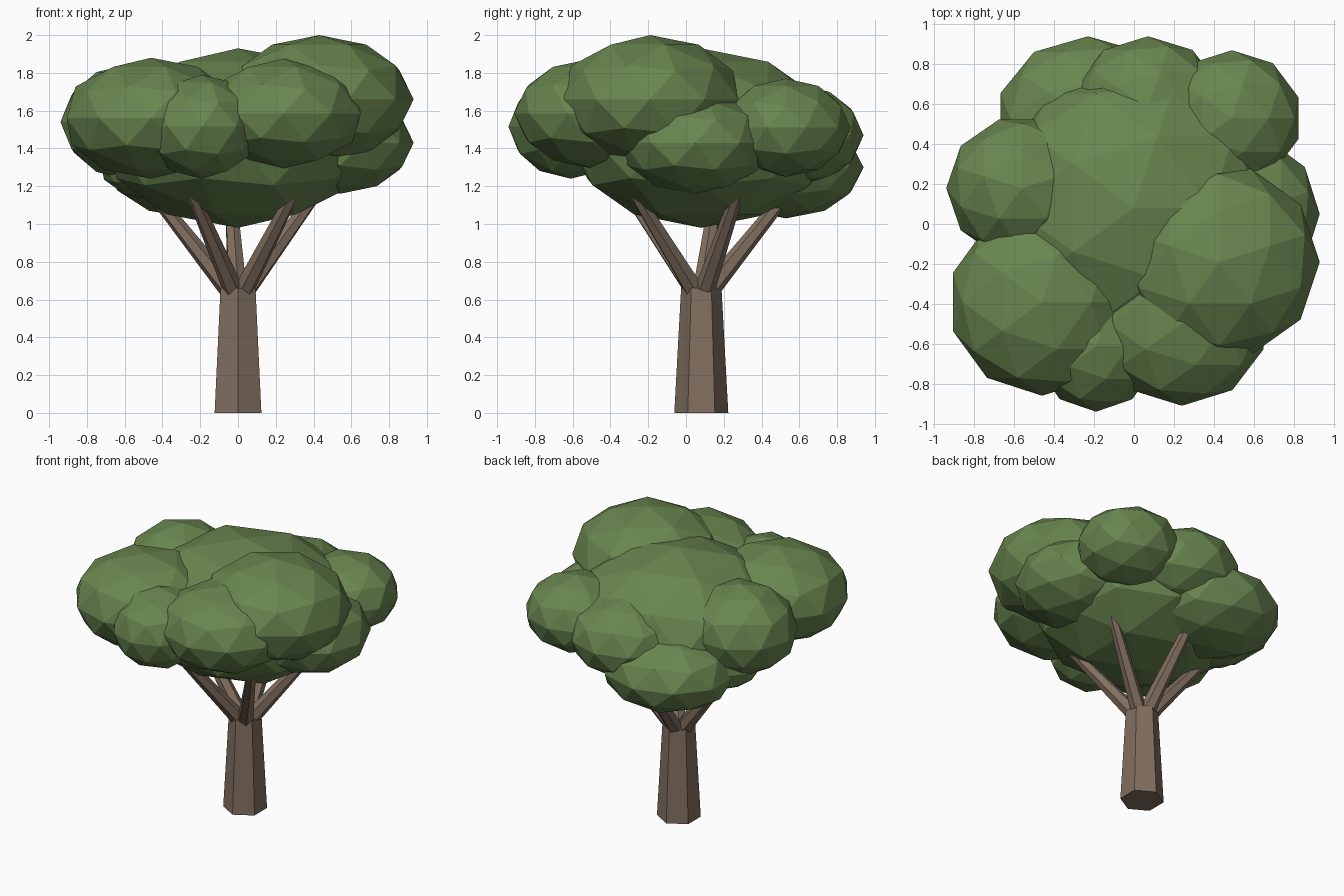
import bpy, bmesh, math
from mathutils import Vector, Matrix

if "Cube" in bpy.data.objects:
    bpy.data.objects.remove(bpy.data.objects["Cube"])


def material(name, rgb):
    m = bpy.data.materials.new(name)
    m.diffuse_color = (*rgb, 1)
    m.use_nodes = True
    m.node_tree.nodes["Principled BSDF"].inputs["Base Color"].default_value = m.diffuse_color
    return m


BARK = material("bark_brown", (0.22, 0.158, 0.115))
LEAF = material("leaf_green", (0.14, 0.235, 0.078))


def finish(bm, name, mat):
    me = bpy.data.meshes.new(name)
    bm.to_mesh(me)
    bm.free()
    me.materials.append(mat)
    ob = bpy.data.objects.new(name, me)
    bpy.context.collection.objects.link(ob)


def limb(name, a, b, r1, r2, sides=6):
    """Tapered hexagonal limb from a to b."""
    a, b = Vector(a), Vector(b)
    d = b - a
    rot = d.to_track_quat('Z', 'Y').to_matrix().to_4x4()
    if d.x == 0 and d.y == 0:
        rot = Matrix.Identity(4)
    bm = bmesh.new()
    rings = []
    for z, r in ((0, r1), (d.length, r2)):
        rings.append([bm.verts.new((r * math.cos(t), r * math.sin(t), z))
                      for t in (math.pi / 2 + i * math.tau / sides for i in range(sides))])
    lo, hi = rings
    for i in range(sides):
        j = (i + 1) % sides
        bm.faces.new((lo[i], lo[j], hi[j], hi[i]))
    bm.faces.new(lo[::-1])
    bm.faces.new(hi)
    bm.transform(Matrix.Translation(a) @ rot)
    finish(bm, name, BARK)


def clump(name, centre, radii, turn=0):
    """Flattened low-poly ball of leaves, turned about z."""
    bm = bmesh.new()
    bmesh.ops.create_icosphere(bm, subdivisions=2, radius=1)
    bm.transform(Matrix.Translation(centre) @ Matrix.Diagonal((*radii, 1))
                 @ Matrix.Rotation(math.radians(turn), 4, 'Z'))
    finish(bm, name, LEAF)


# Trunk
limb("trunk", (0, 0.081, 0), (0, 0.081, 0.66), 0.143, 0.107)

# Five branches fanning out into the crown
for i, deg in enumerate((25, 95, 170, 238, 310)):
    c, s = math.cos(math.radians(deg)), math.sin(math.radians(deg))
    limb(f"branch_{i + 1}", (0.045 * c, 0.08 + 0.045 * s, 0.65),
         (0.56 * c, 0.08 + 0.56 * s, 1.29), 0.054, 0.028)

# Crown: one core and overlapping clumps around it
clump("crown_core", (0, 0.08, 1.455), (0.72, 0.71, 0.475))
CLUMPS = {
    "clump_right_top": ((0.43, -0.19, 1.66), (0.5, 0.49, 0.34), 18),
    "clump_front_right": ((0.24, -0.5, 1.585), (0.43, 0.41, 0.29), 0),
    "clump_front": ((-0.19, -0.61, 1.515), (0.31, 0.33, 0.275), 0),
    "clump_front_left": ((-0.46, -0.39, 1.56), (0.47, 0.47, 0.32), 0),
    "clump_left": ((-0.56, 0.18, 1.54), (0.38, 0.36, 0.31), 18),
    "clump_left_low": ((-0.45, 0.27, 1.32), (0.29, 0.3, 0.19), 0),
    "clump_back_left": ((-0.23, 0.53, 1.3), (0.46, 0.41, 0.27), 0),
    "clump_back": ((0.07, 0.58, 1.47), (0.38, 0.36, 0.27), 0),
    "clump_back_right": ((0.49, 0.53, 1.51), (0.35, 0.34, 0.26), 0),
    "clump_right_low": ((0.54, 0.05, 1.43), (0.39, 0.4, 0.27), 18),
}
for name, (c, r, t) in CLUMPS.items():
    clump(name, c, r, t)
